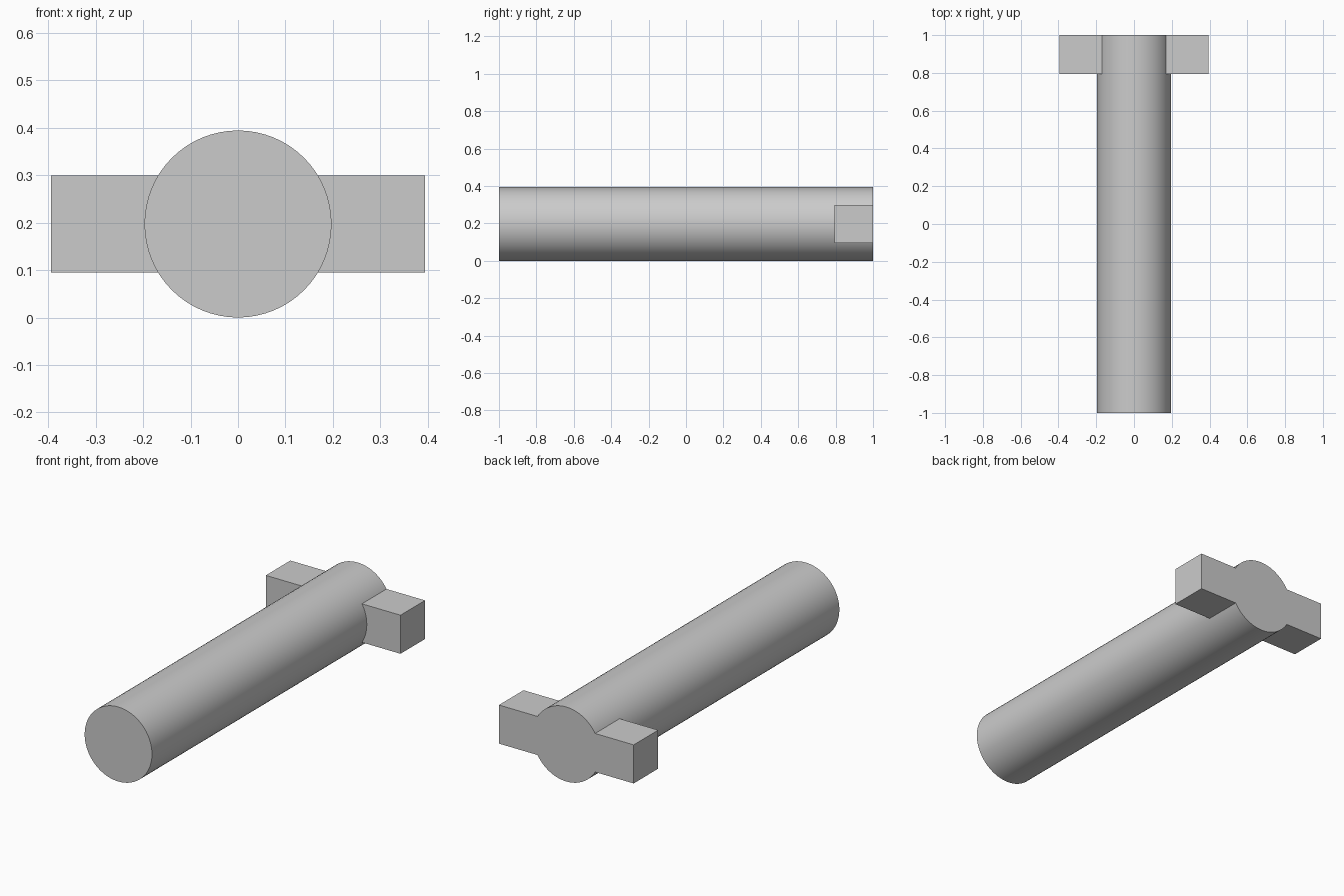
import bpy
import bmesh
from math import asin, cos, pi, radians, sin

cube = bpy.data.objects.get("Cube")
if cube:
    bpy.data.objects.remove(cube, do_unlink=True)

RADIUS = 0.197
SEGMENTS = 64
HALF_SPAN = 0.394
LUG_HALF_HEIGHT = 0.102
LUG_FRONT, BACK = 0.795, 1.0

grey = bpy.data.materials.new("plain_grey")
grey.use_nodes = True
grey.diffuse_color = (0.6, 0.6, 0.6, 1)
grey.node_tree.nodes["Principled BSDF"].inputs["Base Color"].default_value = grey.diffuse_color


def extrude_profile(name, profile, y_front, y_back):
    """Extrude an x-z outline along y into a closed solid resting at shaft height."""
    bm = bmesh.new()
    face = bm.faces.new([bm.verts.new((x, y_front, z + RADIUS)) for x, z in profile])
    result = bmesh.ops.extrude_face_region(bm, geom=[face], use_keep_orig=True)
    moved = [v for v in result["geom"] if isinstance(v, bmesh.types.BMVert)]
    bmesh.ops.translate(bm, verts=moved, vec=(0, y_back - y_front, 0))
    bmesh.ops.recalc_face_normals(bm, faces=bm.faces)
    mesh = bpy.data.meshes.new(name)
    bm.to_mesh(mesh)
    bm.free()
    mesh.materials.append(grey)
    obj = bpy.data.objects.new(name, mesh)
    bpy.context.collection.objects.link(obj)
    return obj


def on_circle(angle):
    return RADIUS * cos(angle), RADIUS * sin(angle)


# Round shaft
step = 2 * pi / SEGMENTS
shaft = extrude_profile("shaft", [on_circle(i * step) for i in range(SEGMENTS)], -BACK, BACK)
bpy.ops.object.select_all(action="DESELECT")
shaft.select_set(True)
bpy.context.view_layer.objects.active = shaft
bpy.ops.object.shade_smooth_by_angle(angle=radians(30))

# Side lugs, each with an inner edge that follows the shaft
end = asin(LUG_HALF_HEIGHT / RADIUS)
inner = int(end / step)
angles = [-end] + [i * step for i in range(-inner, inner + 1)] + [end]
outline = [on_circle(a) for a in angles]
outline += [(HALF_SPAN, LUG_HALF_HEIGHT), (HALF_SPAN, -LUG_HALF_HEIGHT)]
for name, side in (("left_lug", 1), ("right_lug", -1)):
    extrude_profile(name, [(side * x, z) for x, z in outline], LUG_FRONT, BACK)
